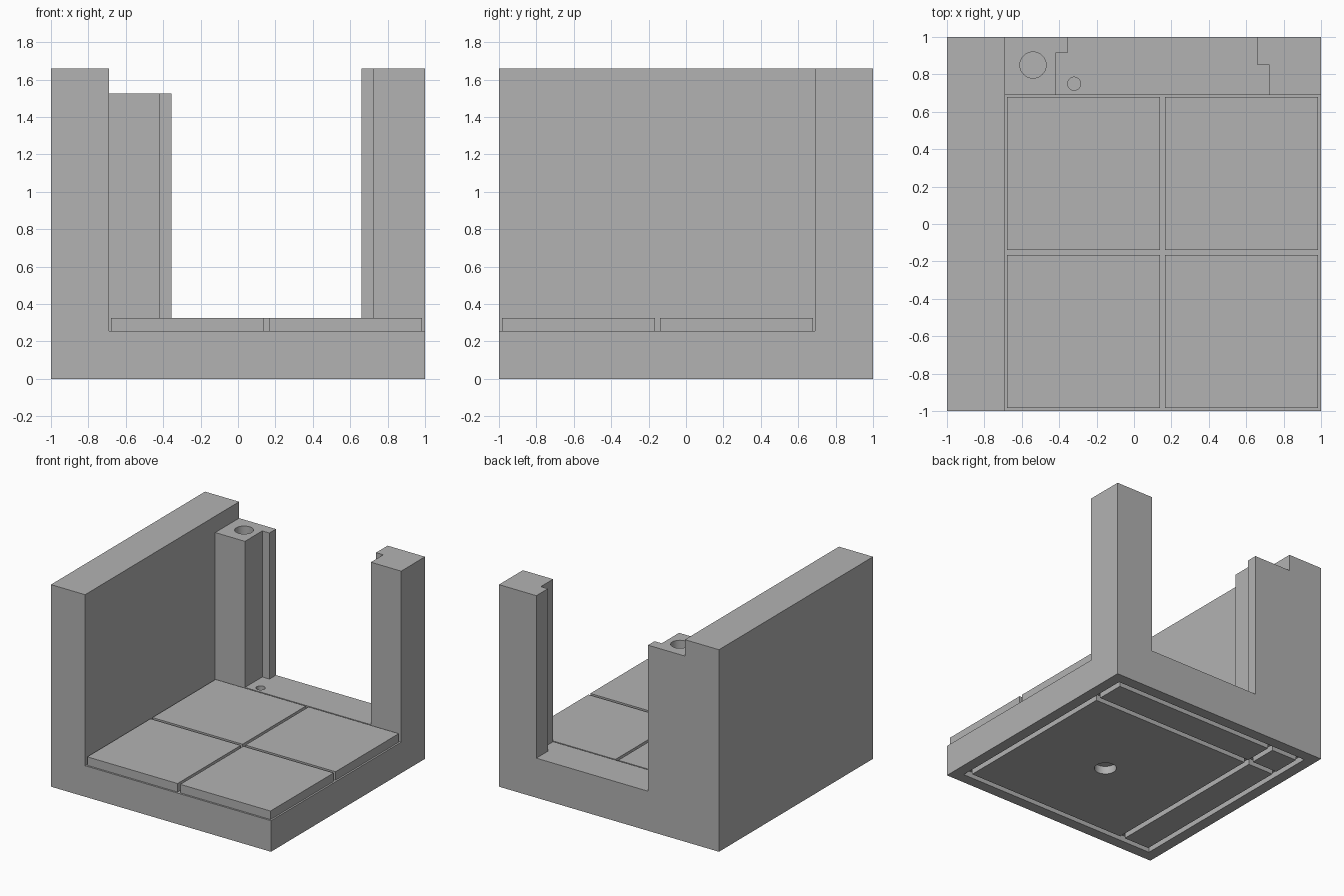
import bpy
import bmesh
import math

if "Cube" in bpy.data.objects:
    bpy.data.objects.remove(bpy.data.objects["Cube"], do_unlink=True)

# One flat grey
GREY = (0.448, 0.448, 0.448, 1.0)
grey = bpy.data.materials.new("stone_grey")
grey.diffuse_color = GREY
grey.use_nodes = True
grey.node_tree.nodes["Principled BSDF"].inputs["Base Color"].default_value = GREY


def prism(name, outline, z0, z1):
    """Extrude an xy outline from z0 up to z1."""
    bm = bmesh.new()
    base = bm.faces.new([bm.verts.new((x, y, z0)) for x, y in outline])
    top = bmesh.ops.extrude_face_region(bm, geom=[base])["geom"]
    verts = [v for v in top if isinstance(v, bmesh.types.BMVert)]
    bmesh.ops.translate(bm, verts=verts, vec=(0, 0, z1 - z0))
    bmesh.ops.recalc_face_normals(bm, faces=bm.faces)
    mesh = bpy.data.meshes.new(name)
    bm.to_mesh(mesh)
    bm.free()
    mesh.materials.append(grey)
    obj = bpy.data.objects.new(name, mesh)
    bpy.context.collection.objects.link(obj)
    return obj


def box(name, x0, x1, y0, y1, z0, z1):
    return prism(name, [(x0, y0), (x1, y0), (x1, y1), (x0, y1)], z0, z1)


def cylinder(name, x, y, r, z0, z1, sides=40):
    angles = [2 * math.pi * i / sides for i in range(sides)]
    return prism(name, [(x + r * math.cos(a), y + r * math.sin(a)) for a in angles], z0, z1)


def cut(target, cutter):
    """Carve the cutter out of the target, then discard the cutter."""
    cutter.hide_render = True
    mod = target.modifiers.new("cut", "BOOLEAN")
    mod.operation = "DIFFERENCE"
    mod.solver = "EXACT"
    mod.object = cutter
    bpy.context.view_layer.objects.active = target
    bpy.ops.object.modifier_apply(modifier=mod.name)
    bpy.data.objects.remove(cutter, do_unlink=True)


WALL, FLOOR, SILL, TOP, POST_TOP = 0.69, 0.255, 0.325, 1.66, 1.525
OUT = 1.2

# Solid block carved into floor, side wall and two posts
body = box("floor_wall_and_posts", -1, 1, -1, 1, 0, TOP)
cut(body, box("room_space", -WALL, OUT, -OUT, WALL, FLOOR, 2))
doorway = [(-0.42, 0.5), (0.725, 0.5), (0.725, 0.85), (0.66, 0.85),
           (0.66, OUT), (-0.355, OUT), (-0.355, 0.915), (-0.42, 0.915)]
cut(body, prism("doorway_space", doorway, SILL, 2))
cut(body, box("post_top_space", -WALL, 0, 0.5, OUT, POST_TOP, 2))

# Round sockets in the short post, the sill and the underside
cut(body, cylinder("post_socket", -0.54, 0.85, 0.07, POST_TOP - 0.09, 2))
cut(body, cylinder("sill_socket", -0.32, 0.75, 0.035, SILL - 0.07, SILL + 0.1))
cut(body, cylinder("underside_socket", 0.153, -0.153, 0.083, -0.1, 0.065))

# Grooves in the underside: a border and one line along each wall
RIM, GROOVE, DEPTH = 0.91, 0.045, 0.05
for c in (-RIM, -0.635, RIM - GROOVE):
    cut(body, box("groove", c, c + GROOVE, -RIM, RIM, -0.1, DEPTH))
    cut(body, box("groove", -RIM, RIM, -c - GROOVE, -c, -0.1, DEPTH))

# Four floor tiles
TILE = 0.82
for side, x in (("right", -0.68), ("left", 0.165)):
    for end, y in (("front", -0.985), ("back", -0.14)):
        box(f"floor_tile_{end}_{side}", x, x + TILE, y, y + TILE, FLOOR - 0.01, SILL)

# Smooth the round sockets, keep every edge sharp
bpy.ops.object.select_all(action="DESELECT")
body.select_set(True)
bpy.context.view_layer.objects.active = body
bpy.ops.object.shade_smooth_by_angle(angle=math.radians(30))
